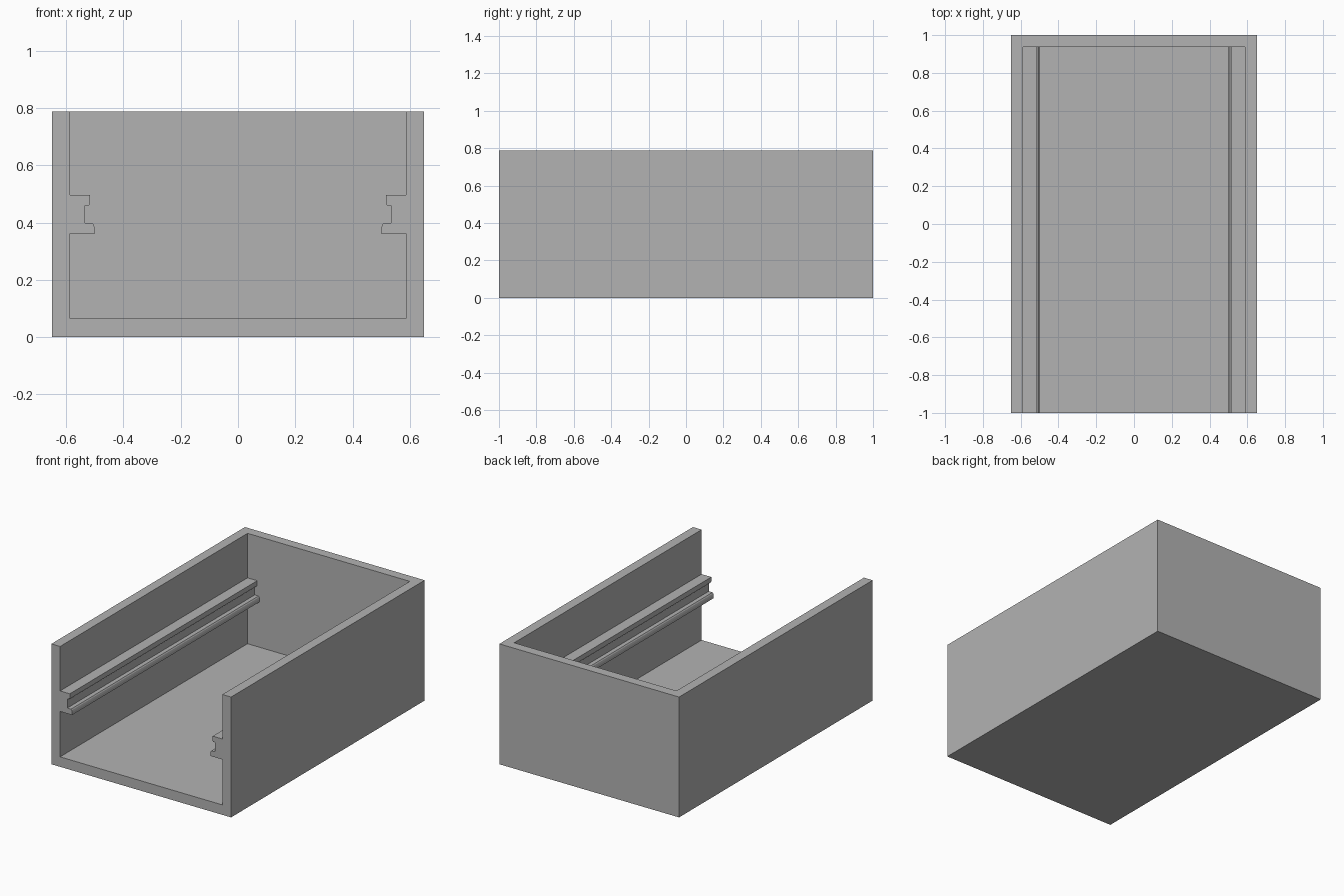
import bpy, bmesh

cube = bpy.data.objects.get("Cube")
if cube:
    bpy.data.objects.remove(cube, do_unlink=True)

WIDTH, LENGTH, HEIGHT = 1.30, 2.0, 0.787
WALL = 0.063
INNER = WIDTH / 2 - WALL          # half width of the cavity
GROOVE, UPPER, LOWER = 0.535, 0.517, 0.50
BACK = LENGTH / 2 - WALL

grey = bpy.data.materials.new("plain grey")
grey.use_nodes = True
colour = (0.45, 0.45, 0.45, 1)
grey.diffuse_color = colour
grey.node_tree.nodes["Principled BSDF"].inputs["Base Color"].default_value = colour


def prism(name, outline, y0, y1):
    """Extrude an x-z outline from y0 to y1."""
    bm = bmesh.new()
    face = bm.faces.new([bm.verts.new((x, y0, z)) for x, z in outline])
    grown = bmesh.ops.extrude_face_region(bm, geom=[face])["geom"]
    verts = [v for v in grown if isinstance(v, bmesh.types.BMVert)]
    bmesh.ops.translate(bm, verts=verts, vec=(0, y1 - y0, 0))
    bmesh.ops.recalc_face_normals(bm, faces=bm.faces)
    mesh = bpy.data.meshes.new(name)
    bm.to_mesh(mesh)
    bm.free()
    mesh.materials.append(grey)
    obj = bpy.data.objects.new(name, mesh)
    bpy.context.collection.objects.link(obj)
    return obj


# Solid block for the open-fronted tray
half = WIDTH / 2
tray = prism("tray_body", [(-half, 0), (half, 0), (half, HEIGHT), (-half, HEIGHT)],
             -LENGTH / 2, LENGTH / 2)

# Right half of the cavity: floor corner, lower lip, groove, upper lip, open top
side = [
    (INNER, 0.065), (INNER, 0.362),
    (LOWER, 0.362), (LOWER, 0.379), (0.503, 0.391), (0.508, 0.398),
    (GROOVE, 0.398), (GROOVE, 0.459),
    (0.522, 0.459), (0.518, 0.463), (UPPER, 0.468), (UPPER, 0.496),
    (INNER, 0.496), (INNER, HEIGHT + 0.1),
]
outline = side + [(-x, z) for x, z in reversed(side)]
cutter = prism("cavity_cutter", outline, -LENGTH / 2 - 0.1, BACK)
cutter.hide_render = True

# Carve the cavity, leaving the rails standing on both walls
cut = tray.modifiers.new("cavity", "BOOLEAN")
cut.operation = "DIFFERENCE"
cut.solver = "EXACT"
cut.object = cutter
bpy.context.view_layer.objects.active = tray
tray.select_set(True)
bpy.ops.object.modifier_apply(modifier=cut.name)
bpy.data.objects.remove(cutter, do_unlink=True)
